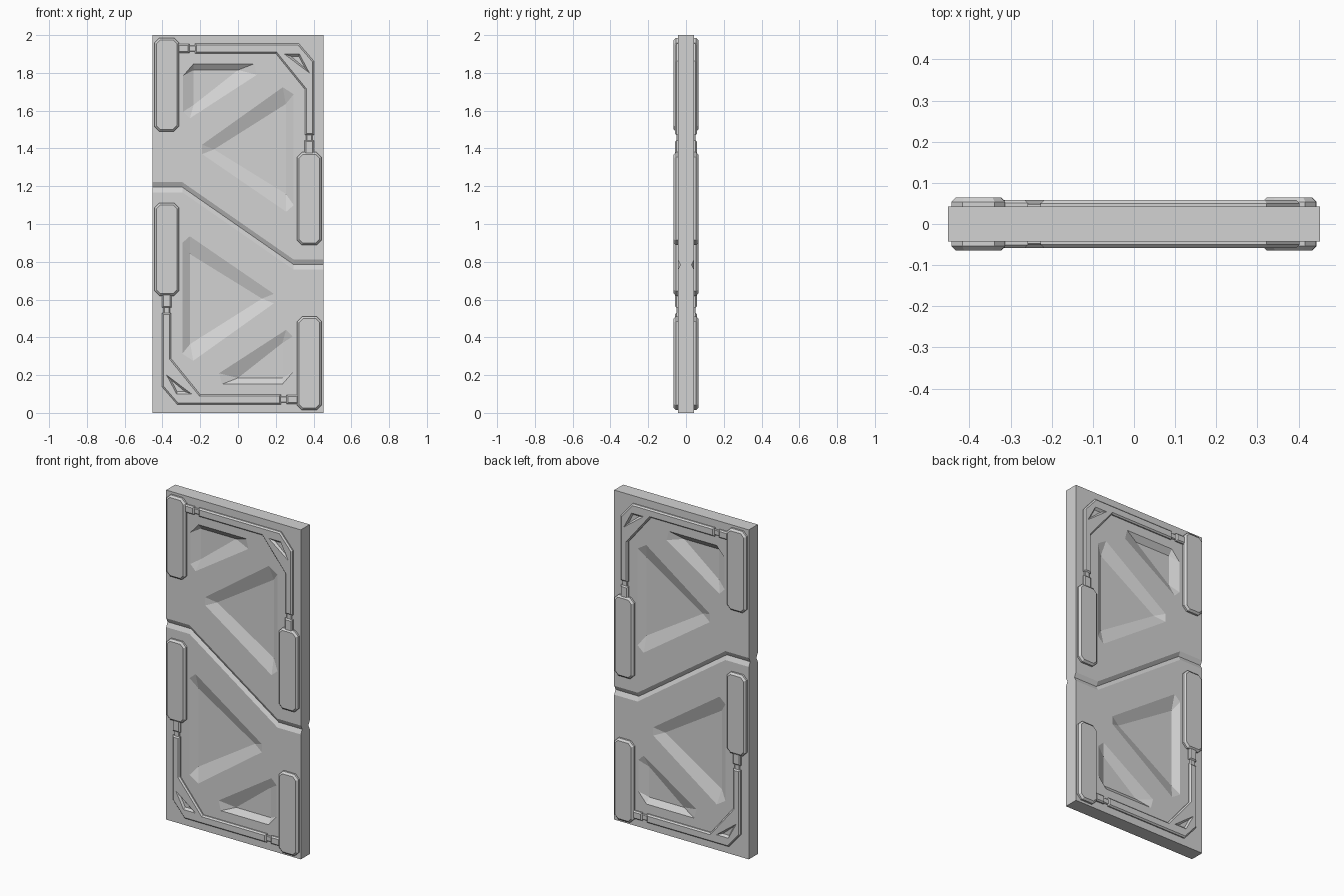
import bpy
import bmesh

cube = bpy.data.objects.get("Cube")
if cube:
    bpy.data.objects.remove(cube, do_unlink=True)

WIDTH, SURFACE, HEIGHT = 0.452, 0.043, 2.0

grey = bpy.data.materials.new("plain grey")
grey.use_nodes = True
grey.diffuse_color = (0.65, 0.65, 0.65, 1)
grey.node_tree.nodes["Principled BSDF"].inputs["Base Color"].default_value = grey.diffuse_color


def four_ways():
    """Both faces of the panel, each with a half-turn copy."""
    return [(side, turn) for side in (-1, 1) for turn in (1, -1)]


def loft(bm, rings, side, turn):
    """Skin rings of (x, depth, z) points and cap both ends; return the last cap."""
    rows = [[bm.verts.new((x * turn, y * side, 1 + (z - 1) * turn)) for x, y, z in ring]
            for ring in rings]
    count = len(rows[0])
    faces = []
    for a, b in zip(rows, rows[1:]):
        for i in range(count):
            j = (i + 1) % count
            faces.append(bm.faces.new((a[i], a[j], b[j], b[i])))
    faces.append(bm.faces.new(rows[0]))
    cap = bm.faces.new(rows[-1])
    bmesh.ops.recalc_face_normals(bm, faces=faces + [cap])
    return cap


def finish(name, bm):
    mesh = bpy.data.meshes.new(name)
    bm.to_mesh(mesh)
    bm.free()
    mesh.materials.append(grey)
    obj = bpy.data.objects.new(name, mesh)
    bpy.context.collection.objects.link(obj)
    return obj


def plates(name, outlines, top, bevel):
    """Raised plates with a bevelled rim, from flat (x, z) outlines."""
    bm = bmesh.new()
    for outline in outlines:
        for side, turn in four_ways():
            cap = loft(bm, [[(x, y, z) for x, z in outline] for y in (0.03, top - bevel)],
                       side, turn)
            bmesh.ops.inset_region(bm, faces=[cap], thickness=bevel, depth=bevel,
                                   use_even_offset=True)
    return finish(name, bm)


def pocket(bm, outer, inner, top, depth):
    """Triangular recess with sloped walls: two outer points for each floor corner."""
    floor = [p for p in inner for _ in range(len(outer) // len(inner))]
    rings = [[(x, y, z) for x, z in pts]
             for pts, y in ((outer, top + 0.02), (outer, top), (floor, top - depth))]
    for side, turn in four_ways():
        loft_safe(bm, rings, side, turn)


def loft_safe(bm, rings, side, turn):
    """Loft, then merge doubled points so the solid stays clean."""
    loft(bm, rings, side, turn)
    bmesh.ops.remove_doubles(bm, verts=bm.verts[:], dist=0.0005)
    bmesh.ops.recalc_face_normals(bm, faces=bm.faces[:])


def carve(target, bm):
    cutter = finish("cutter", bm)
    cutter.hide_render = True
    mod = target.modifiers.new("carve", 'BOOLEAN')
    mod.operation = 'DIFFERENCE'
    mod.solver = 'EXACT'
    mod.object = cutter
    bpy.context.view_layer.objects.active = target
    bpy.ops.object.modifier_apply(modifier=mod.name)
    bpy.data.objects.remove(cutter, do_unlink=True)


def rect(x0, x1, z0, z1, c=0.0):
    """Rectangle outline, with cut corners when c is set."""
    if not c:
        return [(x0, z0), (x1, z0), (x1, z1), (x0, z1)]
    return [(x0 + c, z0), (x1 - c, z0), (x1, z0 + c), (x1, z1 - c),
            (x1 - c, z1), (x0 + c, z1), (x0, z1 - c), (x0, z0 + c)]


# Main slab
bm = bmesh.new()
bmesh.ops.create_cube(bm, size=1)
for v in bm.verts:
    v.co = (v.co.x * 2 * WIDTH, v.co.y * 2 * SURFACE, (v.co.z + 0.5) * HEIGHT)
slab = finish("panel_slab", bm)

# Triangular recesses: one large and one small per half
bm = bmesh.new()
pocket(bm,
       [(-0.19, 1.37), (-0.19, 1.42), (0.237, 1.724), (0.295, 1.687), (0.295, 1.10), (0.255, 1.065)],
       [(-0.127, 1.395), (0.253, 1.635), (0.253, 1.16)], SURFACE, 0.025)
pocket(bm,
       [(-0.255, 1.56), (-0.29, 1.595), (-0.29, 1.785), (-0.235, 1.848), (0.085, 1.848), (0.1, 1.79)],
       [(-0.235, 1.63), (-0.235, 1.815), (0.0, 1.815)], SURFACE, 0.025)

# Diagonal dividing groove on both faces
for side in (-1, 1):
    rings = []
    for x, z in ((-0.5, 1.195), (-0.295, 1.195), (0.295, 0.785), (0.5, 0.785)):
        rings.append([(x, SURFACE, z - 0.027), (x, SURFACE - 0.013, z), (x, SURFACE, z + 0.027),
                      (x, SURFACE + 0.02, z + 0.027), (x, SURFACE + 0.02, z - 0.027)])
    loft_safe(bm, rings, side, 1)
carve(slab, bm)

# Raised blocks along the edges
plates("edge_blocks", [rect(-0.443, -0.313, 1.49, 1.985, 0.026),
                       rect(0.312, 0.442, 0.888, 1.38, 0.026)], 0.065, 0.011)

# Bent corner pipes between the blocks
pipe = plates("corner_pipes", [[(-0.227, 1.903), (0.2, 1.903), (0.354, 1.713), (0.354, 1.47),
                                (0.402, 1.47), (0.402, 1.862), (0.322, 1.955), (-0.227, 1.955)]],
              0.058, 0.008)
bm = bmesh.new()
pocket(bm, [(0.245, 1.9), (0.325, 1.9), (0.378, 1.8)],
       [(0.28, 1.888), (0.322, 1.888), (0.355, 1.825)], 0.058, 0.012)
carve(pipe, bm)

# Pipe ends next to the blocks
plates("pipe_ends", [rect(-0.32, -0.258, 1.905, 1.953),
                     rect(0.352, 0.402, 1.37, 1.443)], 0.058, 0.007)

# Narrow couplings
plates("couplings", [rect(-0.262, -0.22, 1.912, 1.946),
                     rect(0.36, 0.394, 1.438, 1.475)], 0.051, 0.004)
